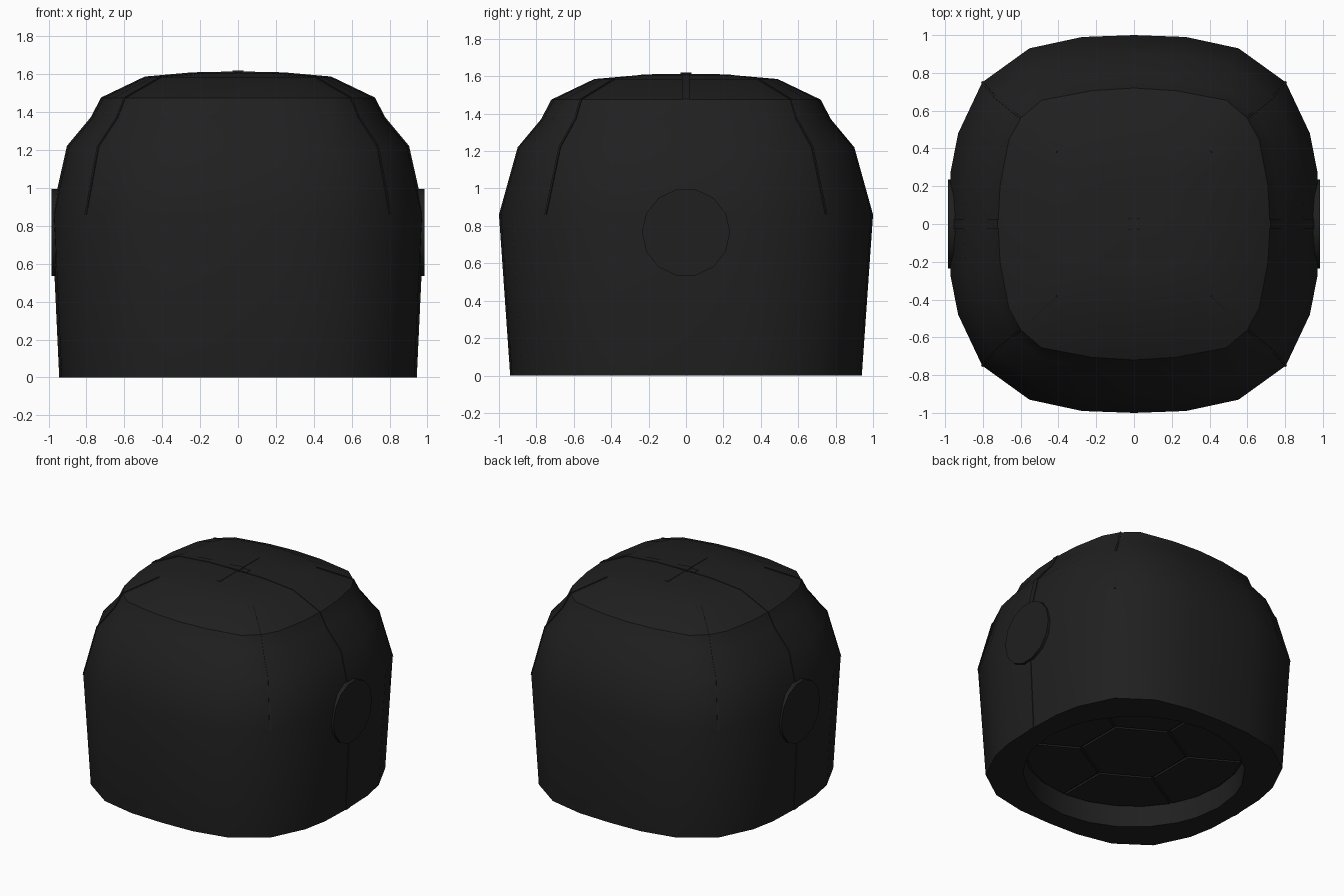
import bpy, bmesh, math
from mathutils import Vector, Matrix

cube = bpy.data.objects.get("Cube")
if cube:
    bpy.data.objects.remove(cube, do_unlink=True)

black = bpy.data.materials.new("matte_black")
black.use_nodes = True
black.diffuse_color = (0.014, 0.014, 0.014, 1)
bsdf = black.node_tree.nodes["Principled BSDF"]
bsdf.inputs["Base Color"].default_value = black.diffuse_color
bsdf.inputs["Roughness"].default_value = 0.8


def finish(name, bm, angle=30):
    bmesh.ops.recalc_face_normals(bm, faces=bm.faces)
    mesh = bpy.data.meshes.new(name)
    bm.to_mesh(mesh)
    bm.free()
    mesh.materials.append(black)
    ob = bpy.data.objects.new(name, mesh)
    bpy.context.collection.objects.link(ob)
    bpy.ops.object.select_all(action='DESELECT')
    ob.select_set(True)
    bpy.context.view_layer.objects.active = ob
    bpy.ops.object.shade_smooth_by_angle(angle=math.radians(angle))
    return ob


def mirror_plan(q):
    """Mirror a quarter outline into a full closed outline."""
    half = q + [(-x, y) for x, y in q[-2::-1]]
    return half + [(x, -y) for x, y in half[-2:0:-1]]


# Quarter outlines: the wide body and the squarer crown
body = mirror_plan([(1, 0), (.99, .28), (.95, .48), (.82, .75), (.565, .93), (.28, .99), (0, 1)])
crown = mirror_plan([(1, 0), (.985, .28), (.92, .62), (.83, .78), (.68, .91), (.31, .98), (0, 1)])
N = len(body)

# Shell rows: height, x radius, y radius, blend from body to crown
ROWS = [(0, .94, .94, 0), (.86, .98, 1, 0), (1.22, .9, .9, 0), (1.37, .775, .775, .5),
        (1.475, .72, .72, 1), (1.585, .49, .49, 1), (1.607, .24, .24, 1)]
APEX = Vector((0, 0, 1.61))


def shell_point(row, i):
    z, sx, sy, t = row
    a, b = Vector(body[i]), Vector(crown[i])
    p = a.lerp(b, t)
    return Vector((p.x * sx, p.y * sy, z))


# Shell with a hollow underside
bm = bmesh.new()
HOLE, CEILING = .78, .17


def hole_ring(z):
    dirs = [Vector(p).normalized() * HOLE for p in body]
    return [bm.verts.new((d.x, d.y, z)) for d in dirs]


rings = [hole_ring(CEILING), hole_ring(0)]
rings += [[bm.verts.new(shell_point(r, i)) for i in range(N)] for r in ROWS]
for lo, hi in zip(rings, rings[1:]):
    for i in range(N):
        j = (i + 1) % N
        bm.faces.new((lo[i], lo[j], hi[j], hi[i]))
top = bm.verts.new(APEX)
for i in range(N):
    bm.faces.new((rings[-1][i], rings[-1][(i + 1) % N], top))
bm.faces.new(rings[0])
finish("shell", bm)


def ribbon(name, points, width, lift):
    """Thin raised strip that follows points on the shell."""
    bm = bmesh.new()
    flat = Vector((points[0].x, points[0].y, 0)).normalized()
    side = Vector((-flat.y, flat.x, 0)) * width / 2
    loops = []
    for p in points:
        out = (p - Vector((0, 0, min(p.z, .7)))).normalized()
        loops.append([bm.verts.new(p + side * s + out * o)
                      for s, o in ((-1, -.02), (1, -.02), (1, lift), (-1, lift))])
    for a, b in zip(loops, loops[1:]):
        for k in range(4):
            bm.faces.new((a[k], a[k - 1], b[k - 1], b[k]))
    bm.faces.new(loops[0])
    bm.faces.new(loops[-1])
    finish(name, bm)


def path(i, first, last):
    return [shell_point(r, i) for r in ROWS[first:last]]


# Side seams, crown cross arms and corner seams
for i, side in ((0, "left"), (N // 2, "right")):
    ribbon(side + "_seam", path(i, 0, 7) + [APEX], .045, .004)
for i, end in ((N // 4, "back"), (3 * N // 4, "front")):
    ribbon(end + "_crown_arm", path(i, 6, 7) + [APEX], .03, .003)
for k, i in enumerate((3, 9, 15, 21)):
    ribbon(f"corner_seam_{k + 1}", path(i, 1, 6), .012, .004)


def box(name, size, centre):
    bm = bmesh.new()
    bmesh.ops.create_cube(bm, size=1, matrix=Matrix.Translation(centre) @ Matrix.Diagonal((*size, 1)))
    finish(name, bm)


# Crown button on its short bar
box("crown_bar", (.18, .05, .03), (0, 0, 1.601))
box("crown_button", (.06, .06, .03), (0, 0, 1.605))

# Round ear discs
for s, side in ((1, "left"), (-1, "right")):
    bm = bmesh.new()
    place = Matrix.Translation((s * .935, 0, .765)) @ Matrix.Rotation(math.pi / 2, 4, 'Y')
    bmesh.ops.create_cone(bm, cap_ends=True, segments=14, radius1=.236, radius2=.236,
                          depth=.1, matrix=place)
    finish(side + "_ear_disc", bm)


def pad(name, outline):
    """Lining pad, shrunk a little so gaps show between pads."""
    bm = bmesh.new()
    mid = sum(outline, Vector((0, 0))) / len(outline)
    pts = [p + (mid - p).normalized() * .012 for p in outline]
    face = bm.faces.new([bm.verts.new((p.x, p.y, CEILING + .005)) for p in pts])
    ext = bmesh.ops.extrude_face_region(bm, geom=[face])
    for v in ext["geom"]:
        if isinstance(v, bmesh.types.BMVert):
            v.co.z -= .02
    finish(name, bm)


def polar(r, deg):
    a = math.radians(deg)
    return Vector((r * math.cos(a), r * math.sin(a)))


# Lining: a hexagon with six pads around it
pad("centre_pad", [polar(.38, 30 + 60 * k) for k in range(6)])
for k in range(6):
    a = 30 + 60 * k
    rim = [polar(HOLE - .01, a + d) for d in (0, 15, 30, 45, 60)]
    pad(f"outer_pad_{k + 1}", [polar(.38, a + 60), polar(.38, a)] + rim)
